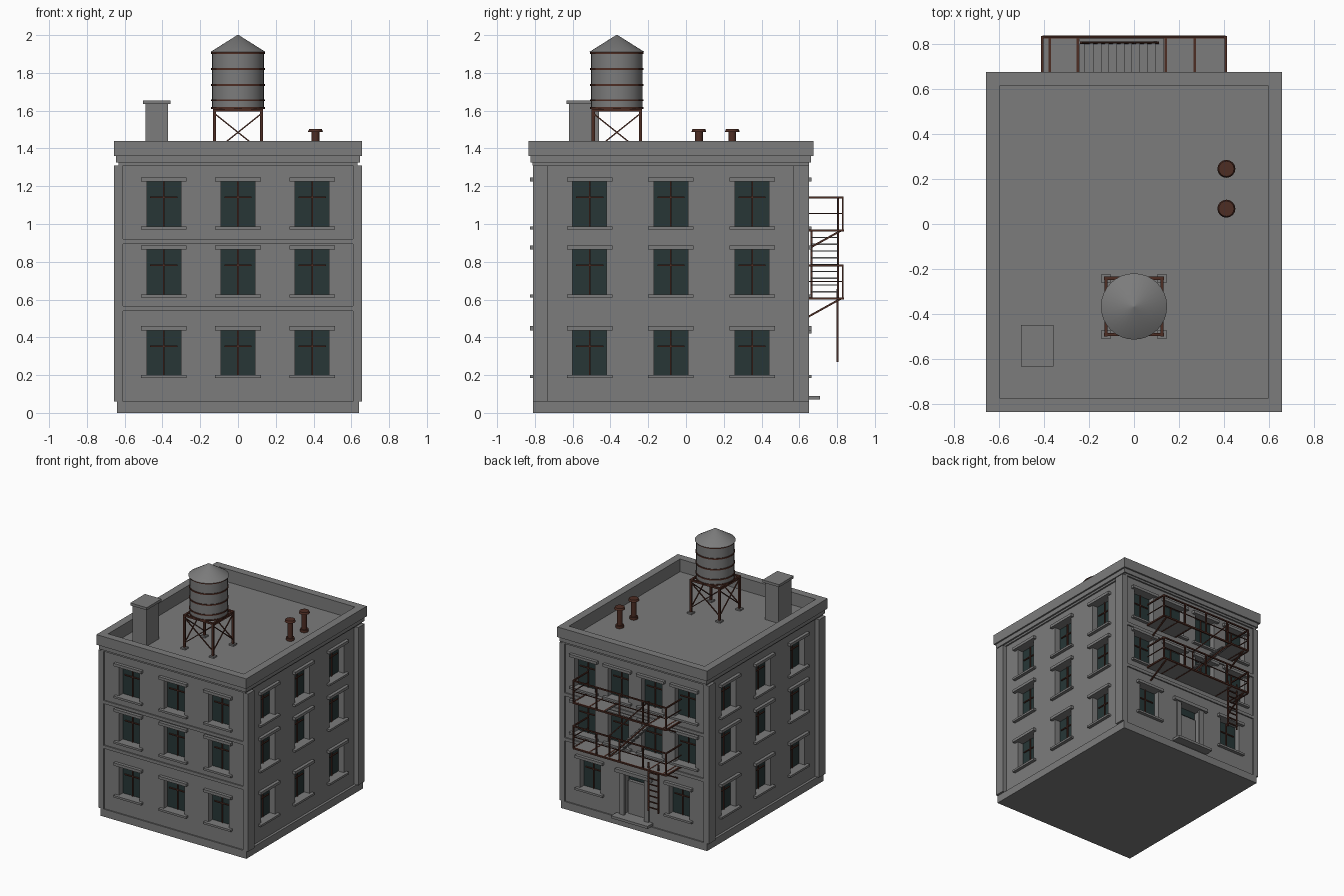
import bpy, bmesh, math
from mathutils import Matrix, Vector

if "Cube" in bpy.data.objects:
    bpy.data.objects.remove(bpy.data.objects["Cube"], do_unlink=True)


def material(name, rgb):
    m = bpy.data.materials.new(name)
    m.use_nodes = True
    m.diffuse_color = (*rgb, 1)
    m.node_tree.nodes["Principled BSDF"].inputs["Base Color"].default_value = (*rgb, 1)
    return m


STONE = material("grey stone", (0.2, 0.2, 0.2))
GLASS = material("dark teal glass", (0.02, 0.037, 0.037))
RUST = material("rusty iron", (0.075, 0.026, 0.017))


def box(bm, x0, x1, y0, y1, z0, z1, mat=Matrix()):
    size = Matrix.Diagonal((x1 - x0, y1 - y0, z1 - z0, 1))
    place = Matrix.Translation(((x0 + x1) / 2, (y0 + y1) / 2, (z0 + z1) / 2))
    bmesh.ops.create_cube(bm, size=1, matrix=mat @ place @ size)


def bar(bm, p, q, w=0.01):
    p, q = Vector(p), Vector(q)
    d = q - p
    turn = d.to_track_quat("Z", "Y").to_matrix().to_4x4()
    bmesh.ops.create_cube(bm, size=1, matrix=Matrix.Translation((p + q) / 2) @ turn
                          @ Matrix.Diagonal((w, w, d.length, 1)))


def cone(bm, x, y, z0, z1, r0, r1, sides=32):
    bmesh.ops.create_cone(bm, cap_ends=True, segments=sides, radius1=r0, radius2=r1,
                          depth=z1 - z0, matrix=Matrix.Translation((x, y, (z0 + z1) / 2)))


def finish(name, bm, mat, smooth=False):
    mesh = bpy.data.meshes.new(name)
    bm.to_mesh(mesh)
    bm.free()
    mesh.materials.append(mat)
    ob = bpy.data.objects.new(name, mesh)
    bpy.context.collection.objects.link(ob)
    bpy.ops.object.select_all(action="DESELECT")
    ob.select_set(True)
    bpy.context.view_layer.objects.active = ob
    if smooth:
        bpy.ops.object.shade_smooth_by_angle(angle=math.radians(35))
    return ob


def ring(bm, hx, hy, ix, iy, z0, z1):
    for s in (-1, 1):
        box(bm, *sorted((s * ix, s * hx)), CY - hy, CY + hy, z0, z1)
        box(bm, -ix, ix, *sorted((CY + s * iy, CY + s * hy)), z0, z1)


# Main dimensions
CY, HX, HY, ROOF = -0.08, 0.62, 0.72, 1.34
FLOORS = (0.2, 0.627, 0.988)
W, H, DEEP = 0.09, 0.237, 0.06


def wall(angle, dist):
    return Matrix.Translation((0, CY, 0)) @ Matrix.Rotation(math.radians(angle), 4, "Z") \
        @ Matrix.Translation((0, -dist, 0))


FRONT, RIGHT, BACK, LEFT = wall(0, HY), wall(90, HX), wall(180, HY), wall(270, HX)
windows = []
for mat, us in ((FRONT, (-0.393, 0, 0.393)), (RIGHT, (-0.43, 0, 0.43)), (LEFT, (-0.43, 0, 0.43))):
    windows += [(mat, u, z) for u in us for z in FLOORS]
windows += [(BACK, u, FLOORS[0]) for u in (-0.39, 0.39)]
windows += [(BACK, u, z) for u in (-0.44, -0.147, 0.147, 0.44) for z in FLOORS[1:]]

# Walls with recessed openings
bm = bmesh.new()
box(bm, -HX, HX, CY - HY, CY + HY, 0.03, ROOF)
walls = finish("walls", bm, STONE)
bm = bmesh.new()
for mat, u, z in windows:
    box(bm, u - W, u + W, -0.1, DEEP, z, z + H, mat)
box(bm, -0.1, 0.1, -0.1, DEEP, 0.09, 0.42, BACK)
cutter = finish("opening_cutter", bm, STONE)
cutter.hide_render = True
mod = walls.modifiers.new("openings", "BOOLEAN")
mod.operation, mod.solver, mod.object = "DIFFERENCE", "EXACT", cutter
bpy.context.view_layer.objects.active = walls
bpy.ops.object.modifier_apply(modifier=mod.name)
bpy.data.objects.remove(cutter, do_unlink=True)

# Window glass, bars, lintels and sills
panes, bars, trim = bmesh.new(), bmesh.new(), bmesh.new()
for mat, u, z in windows:
    box(panes, u - W, u + W, DEEP - 0.012, DEEP - 0.004, z, z + H, mat)
    box(bars, u - 0.004, u + 0.004, DEEP - 0.02, DEEP - 0.01, z, z + H, mat)
    box(bars, u - W * 0.8, u + W * 0.8, DEEP - 0.02, DEEP - 0.01, z + 0.15, z + 0.158, mat)
    box(trim, u - 0.121, u + 0.121, -0.025, 0.01, z + H, z + H + 0.022, mat)
    box(trim, u - 0.121, u + 0.121, -0.025, 0.01, z - 0.016, z, mat)
finish("window_panes", panes, GLASS)
finish("window_bars", bars, RUST)
finish("lintels_and_sills", trim, STONE)

# Back door with transom, hood and step
bm = bmesh.new()
box(bm, -0.085, 0.085, 0.035, DEEP, 0.09, 0.35, BACK)
for s in (-1, 1):
    box(bm, s * 0.108 - 0.02, s * 0.108 + 0.02, -0.012, 0.01, 0.09, 0.42, BACK)
box(bm, -0.16, 0.16, -0.025, 0.01, 0.42, 0.447, BACK)
box(bm, -0.16, 0.16, -0.07, 0.01, 0.07, 0.09, BACK)
finish("door_and_step", bm, STONE)
bm = bmesh.new()
box(bm, -0.085, 0.085, 0.045, 0.053, 0.36, 0.415, BACK)
finish("door_transom", bm, GLASS)

# Plinth, belt courses and corner pilasters
bm = bmesh.new()
box(bm, -0.64, 0.64, CY - 0.73, CY + 0.73, 0, 0.06)
for mat in (FRONT, BACK):
    for z in (0.54, 0.895):
        box(bm, -HX, HX, -0.01, 0.01, z, z + 0.025, mat)
for mat in (RIGHT, LEFT):
    for s in (-1, 1):
        box(bm, s * 0.69 - 0.04, s * 0.69 + 0.04, -0.036, 0.01, 0.06, 1.31, mat)
finish("plinth_and_pilasters", bm, STONE)

# Cornice and parapet
bm = bmesh.new()
ring(bm, 0.632, 0.732, 0.6, 0.7, 1.31, 1.325)
ring(bm, 0.645, 0.742, 0.595, 0.695, 1.325, 1.36)
ring(bm, 0.657, 0.755, 0.595, 0.695, 1.36, 1.44)
finish("cornice", bm, STONE)

# Chimney
bm = bmesh.new()
box(bm, -0.49, -0.37, -0.62, -0.46, ROOF, 1.635)
box(bm, -0.502, -0.358, -0.632, -0.448, 1.635, 1.655)
finish("chimney", bm, STONE)

# Roof vents
bm = bmesh.new()
for y in (0.068, 0.245):
    cone(bm, 0.41, y, ROOF, 1.49, 0.021, 0.021, 16)
    cone(bm, 0.41, y, ROOF, 1.36, 0.03, 0.03, 16)
    cone(bm, 0.41, y, 1.486, 1.502, 0.04, 0.034, 16)
finish("roof_vents", bm, RUST, True)

# Water tank
TY = -0.366
bm = bmesh.new()
cone(bm, 0, TY, 1.61, 1.91, 0.137, 0.137)
cone(bm, 0, TY, 1.91, 2.0, 0.147, 0.004)
finish("water_tank", bm, STONE, True)
bm = bmesh.new()
for z in (1.614, 1.655, 1.735, 1.82, 1.905):
    cone(bm, 0, TY, z - 0.005, z + 0.005, 0.142, 0.142)
finish("tank_hoops", bm, RUST, True)

# Tank stand
bm, pads = bmesh.new(), bmesh.new()
corners = [(0.125 * a, TY + 0.125 * b) for a, b in ((1, 1), (-1, 1), (-1, -1), (1, -1))]
for i, (x, y) in enumerate(corners):
    nx, ny = corners[(i + 1) % 4]
    bar(bm, (x, y, ROOF), (x, y, 1.61), 0.016)
    bar(bm, (x, y, 1.603), (nx, ny, 1.603), 0.014)
    bar(bm, (x, y, 1.585), (nx, ny, 1.385), 0.007)
    bar(bm, (x, y, 1.385), (nx, ny, 1.585), 0.007)
    box(pads, x - 0.02, x + 0.02, y - 0.02, y + 0.02, ROOF, ROOF + 0.012)
bar(bm, (-0.125, TY, 1.603), (0.125, TY, 1.603), 0.014)
finish("tank_stand", bm, RUST)
finish("stand_pads", pads, STONE)

# Fire escape: platforms, railings, joists and braces
X, Y0, Y1 = 0.407, 0.64, 0.83
iron, deck = bmesh.new(), bmesh.new()
LOW, HIGH = 0.605, 0.965
box(deck, -X, X, Y0, Y1, LOW - 0.004, LOW + 0.004)
box(deck, -X, -0.24, Y0, Y1, HIGH - 0.004, HIGH + 0.004)
box(deck, 0.13, X, Y0, Y1, HIGH - 0.004, HIGH + 0.004)
for z in (LOW, HIGH):
    for h, w in ((0, 0.012), (0.09, 0.006), (0.175, 0.01)):
        bar(iron, (-X, Y1, z + h), (X, Y1, z + h), w)
        for s in (-1, 1):
            bar(iron, (s * X, Y0, z + h), (s * X, Y1, z + h), w)
    for i in range(5):
        x = X * (i - 2) / 2
        bar(iron, (x, Y1, z), (x, Y1, z + 0.18))
    for x in (-0.375, -0.25, 0.14, 0.27):
        bar(iron, (x, Y0, z), (x, Y1, z), 0.011)
    for x in (-0.375, 0.375):
        bar(iron, (x, Y0, z - 0.1), (x, Y1 - 0.01, z), 0.01)

# Stair between the platforms
bottom, top = 0.107, -0.235
for y in (0.665, 0.805):
    bar(iron, (bottom, y, LOW), (top, y, HIGH), 0.011)
bar(iron, (bottom, 0.805, LOW + 0.17), (top, 0.805, HIGH + 0.17), 0.008)
for x, z in ((bottom, LOW), (top, HIGH)):
    bar(iron, (x, 0.805, z), (x, 0.805, z + 0.175), 0.009)
for i in range(1, 10):
    x, z = bottom + (top - bottom) * i / 10, LOW + (HIGH - LOW) * i / 10
    box(deck, x - 0.022, x + 0.022, 0.665, 0.805, z - 0.003, z + 0.003)

# Drop ladder
for x in (-0.32, -0.235):
    bar(iron, (x, 0.803, 0.27), (x, 0.803, LOW + 0.05), 0.01)
for i in range(7):
    bar(iron, (-0.32, 0.803, 0.3 + i * 0.046), (-0.235, 0.803, 0.3 + i * 0.046), 0.008)
finish("fire_escape_iron", iron, RUST)
finish("fire_escape_decks", deck, STONE)
